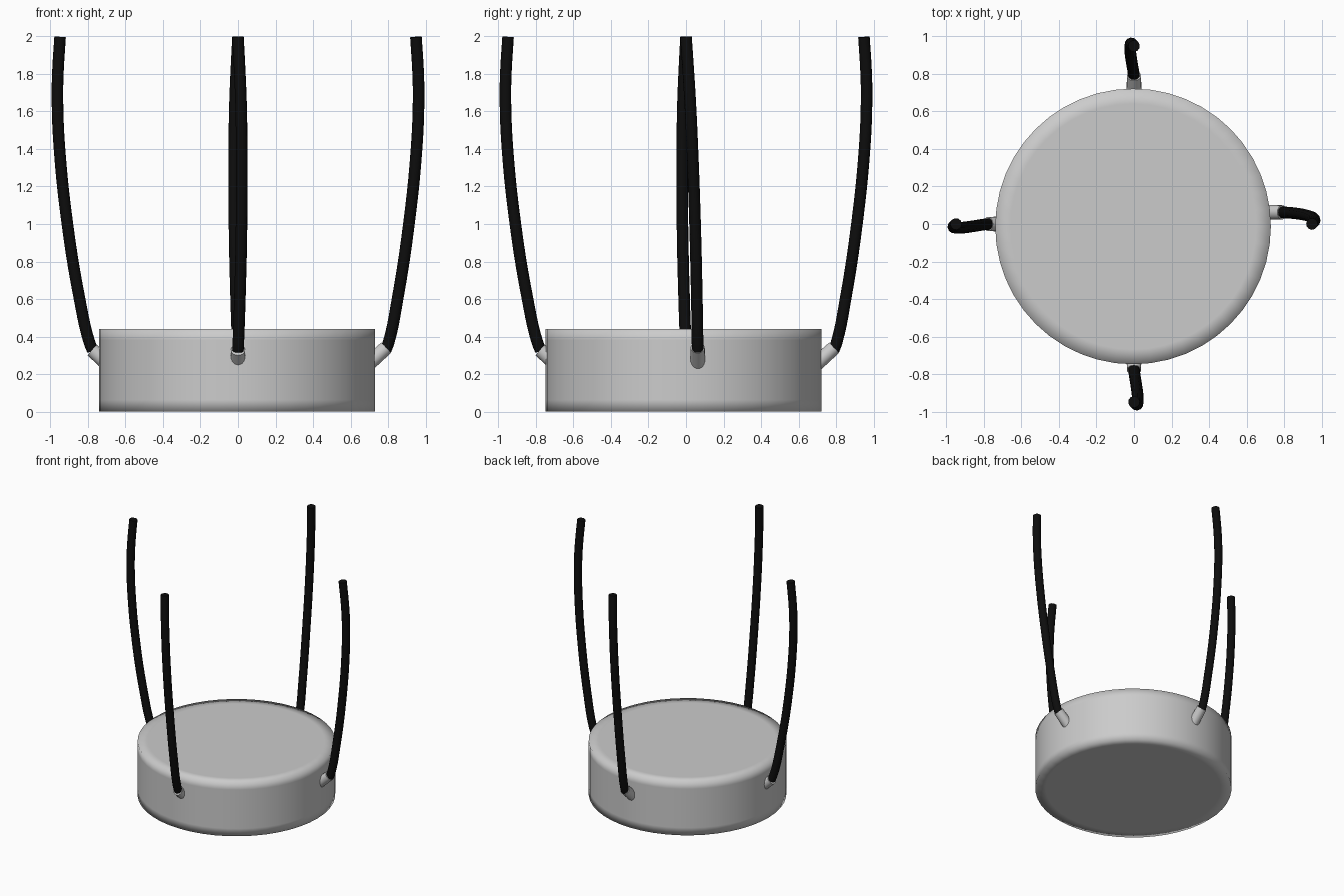
import bpy, bmesh, math
from mathutils import Vector

if "Cube" in bpy.data.objects:
    bpy.data.objects.remove(bpy.data.objects["Cube"])

CENTRE = Vector((-0.005, -0.013, 0))


def mesh_object(name, bm, angle=None):
    me = bpy.data.meshes.new(name)
    bm.to_mesh(me)
    bm.free()
    ob = bpy.data.objects.new(name, me)
    bpy.context.collection.objects.link(ob)
    bpy.ops.object.select_all(action='DESELECT')
    ob.select_set(True)
    bpy.context.view_layer.objects.active = ob
    if angle is None:
        bpy.ops.object.shade_smooth()
    else:
        bpy.ops.object.shade_smooth_by_angle(angle=math.radians(angle))
    return ob


# Drum body: straight cylinder with support loops near its rims, softly shaded
bm = bmesh.new()
profile = [(0.655, 0), (0.735, 0), (0.735, 0.062), (0.735, 0.38), (0.735, 0.44), (0.655, 0.44)]
N = 48
rings = [[bm.verts.new(CENTRE + Vector((r * math.cos(2 * math.pi * i / N),
                                        r * math.sin(2 * math.pi * i / N), z)))
          for i in range(N)] for r, z in profile]
for a, b in zip(rings, rings[1:]):
    for i in range(N):
        j = (i + 1) % N
        bm.faces.new((a[i], a[j], b[j], b[i]))
bm.faces.new(rings[0][::-1])
bm.faces.new(rings[-1])
mesh_object("drum_body", bm)

black = bpy.data.materials.new("black_cable")
black.diffuse_color = (0.004, 0.004, 0.004, 1)
black.use_nodes = True
black.node_tree.nodes["Principled BSDF"].inputs["Base Color"].default_value = black.diffuse_color


# Slanted socket on the drum wall
def socket(name, place, start, end):
    p, q = place(*start), place(*end)
    d = q - p
    bm = bmesh.new()
    bmesh.ops.create_cone(bm, cap_ends=True, segments=20, radius1=0.04,
                          radius2=0.038, depth=d.length)
    m = d.to_track_quat('Z', 'Y').to_matrix().to_4x4()
    m.translation = (p + q) / 2
    bmesh.ops.transform(bm, matrix=m, verts=bm.verts)
    mesh_object(name, bm, 40)


# Bowed black cable rising from the socket
def cable(name, pts):
    cu = bpy.data.curves.new(name, 'CURVE')
    cu.dimensions = '3D'
    cu.bevel_depth = 0.031
    cu.bevel_resolution = 4
    cu.resolution_u = 5
    cu.use_fill_caps = True
    sp = cu.splines.new('BEZIER')
    sp.bezier_points.add(len(pts) - 1)
    for bp, p in zip(sp.bezier_points, pts):
        bp.co = p
        bp.handle_left_type = bp.handle_right_type = 'AUTO'
    ob = bpy.data.objects.new(name, cu)
    bpy.context.collection.objects.link(ob)
    bpy.ops.object.select_all(action='DESELECT')
    ob.select_set(True)
    bpy.context.view_layer.objects.active = ob
    bpy.ops.object.convert(target='MESH')
    ob = bpy.context.object
    ob.data.materials.clear()
    ob.data.materials.append(black)
    bpy.ops.object.shade_smooth_by_angle(angle=math.radians(40))


# Cable path as (distance outwards, height, fraction of sideways bow)
PATH = [(0.775, 0.325, 0), (0.793, 0.37, 0.1), (0.845, 0.6, 0.5), (0.91, 1.0, 0.95),
        (0.952, 1.4, 1), (0.963, 1.65, 0.8), (0.961, 1.8, 0.5), (0.949, 1.997, 0)]

# side: angle, sideways offset at the base, extra socket reach, bow
SIDES = {"front": (-90, 0.0, 0.0, 0.02), "right": (0, 0.062, 0.012, 0.012),
         "back": (90, 0.0, 0.012, 0.02), "left": (180, 0.0, 0.0, 0.02)}

for side, (deg, base, reach, bow) in SIDES.items():
    a = math.radians(deg)
    out = Vector((math.cos(a), math.sin(a), 0))
    across = Vector((-out.y, out.x, 0))

    def place(r, z, s=0.0):
        return out * r + across * s + Vector((0, 0, z))

    socket(side + "_socket", place, (0.69, 0.25, base),
           (0.778 + reach, 0.328 + reach, base))
    pts = []
    for r, z, f in PATH:
        t = (z - 0.325) / 1.672
        r += reach * (1 - t) ** 4
        pts.append(place(r, z, base * (1 - t) + bow * f))
    cable(side + "_cable", pts)
